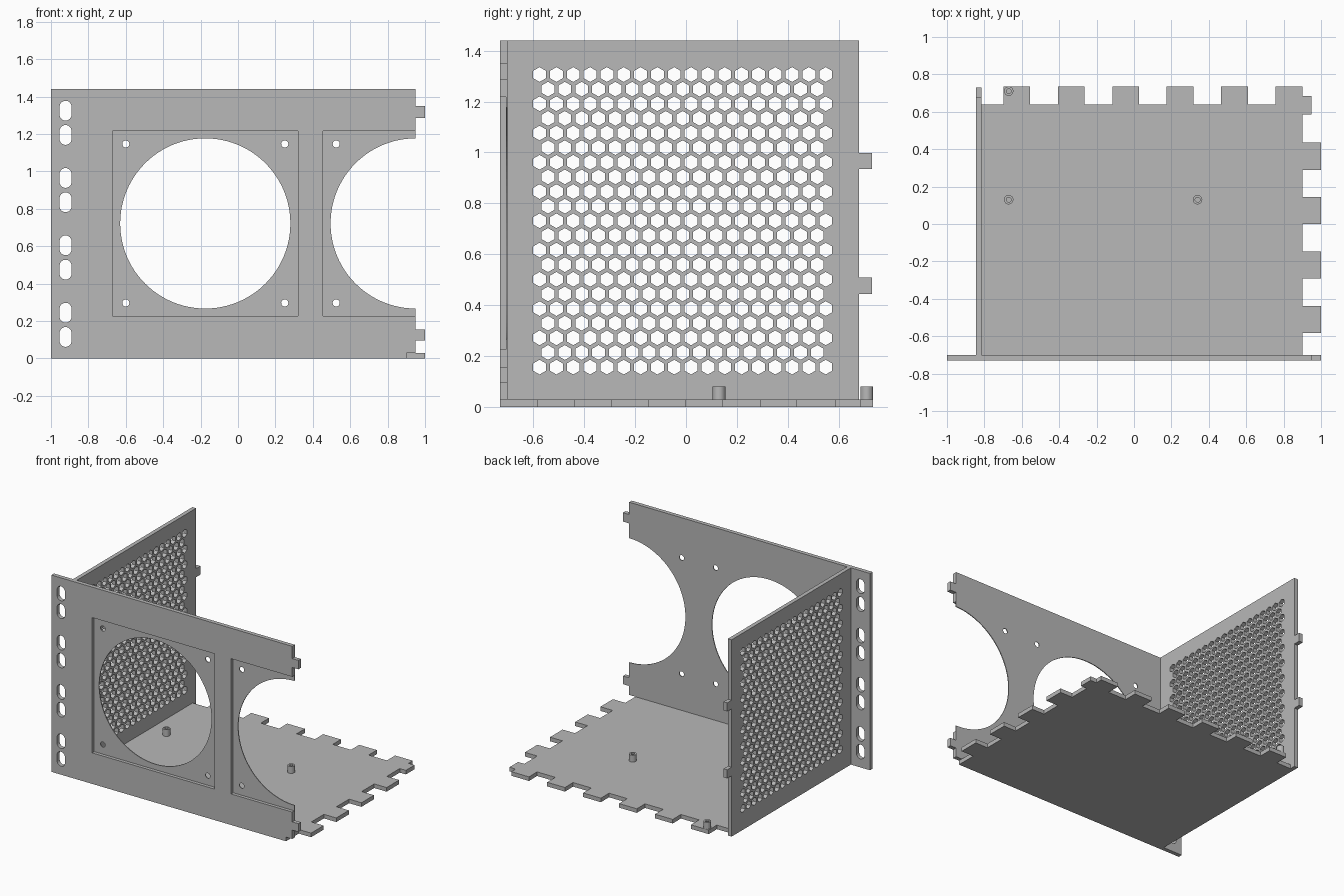
import bpy, bmesh
from math import cos, sin, pi, radians
from mathutils import Matrix

cube = bpy.data.objects.get("Cube")
if cube:
    bpy.data.objects.remove(cube, do_unlink=True)

grey = bpy.data.materials.new("plain grey")
grey.use_nodes = True
grey.diffuse_color = (0.48, 0.48, 0.48, 1)
grey.node_tree.nodes["Principled BSDF"].inputs["Base Color"].default_value = grey.diffuse_color

T = 0.03      # sheet thickness
H = 1.44      # panel height
FRONT = Matrix.Translation((0, -0.715, 0)) @ Matrix.Rotation(radians(90), 4, 'X')
SIDE = Matrix.Translation((-0.83, 0, 0)) @ Matrix(((0, 0, 1, 0), (1, 0, 0, 0), (0, 1, 0, 0), (0, 0, 0, 1)))
FLOOR = Matrix.Translation((0, 0, T / 2))


def link(name, mesh):
    ob = bpy.data.objects.new(name, mesh)
    bpy.context.collection.objects.link(ob)
    mesh.materials.clear()
    mesh.materials.append(grey)
    return ob


def arc(u, v, r, n, start=0.0, sweep=2 * pi):
    count = n if sweep == 2 * pi else n + 1
    return [(u + r * cos(start + sweep * i / n), v + r * sin(start + sweep * i / n)) for i in range(count)]


def slot(u, v, r, half):
    return arc(u, v + half - r, r, 12, 0, pi) + arc(u, v - half + r, r, 12, pi, pi)


def sheet(name, loops, thickness, matrix):
    """Flat sheet: first loop is the outline, the others are holes."""
    curve = bpy.data.curves.new(name, 'CURVE')
    curve.dimensions = '2D'
    curve.fill_mode = 'BOTH'
    curve.extrude = thickness / 2
    for loop in loops:
        spline = curve.splines.new('POLY')
        spline.points.add(len(loop) - 1)
        for point, (u, v) in zip(spline.points, loop):
            point.co = (u, v, 0, 1)
        spline.use_cyclic_u = True
    temp = bpy.data.objects.new(name + "_curve", curve)
    bpy.context.collection.objects.link(temp)
    bpy.context.view_layer.update()
    mesh = bpy.data.meshes.new_from_object(temp.evaluated_get(bpy.context.evaluated_depsgraph_get()))
    bpy.data.objects.remove(temp, do_unlink=True)
    bm = bmesh.new()
    bm.from_mesh(mesh)
    bmesh.ops.remove_doubles(bm, verts=bm.verts, dist=0.0001)
    bm.transform(matrix)
    bmesh.ops.recalc_face_normals(bm, faces=bm.faces)
    for face in bm.faces:
        face.smooth = False
        face.material_index = 0
    bm.to_mesh(mesh)
    bm.free()
    return link(name, mesh)


def cut_box(ob, x0, x1, y0, y1, z0, z1):
    """Subtract a box from an object."""
    mesh = bpy.data.meshes.new("cutter")
    bm = bmesh.new()
    bmesh.ops.create_cube(bm, size=1)
    bm.transform(Matrix.Translation(((x0 + x1) / 2, (y0 + y1) / 2, (z0 + z1) / 2))
                 @ Matrix.Diagonal((x1 - x0, y1 - y0, z1 - z0, 1)))
    bm.to_mesh(mesh)
    bm.free()
    cutter = link("cutter", mesh)
    cutter.hide_render = True
    mod = ob.modifiers.new("recess", 'BOOLEAN')
    mod.operation, mod.solver, mod.object = 'DIFFERENCE', 'EXACT', cutter
    bpy.context.view_layer.update()
    cut = bpy.data.meshes.new_from_object(ob.evaluated_get(bpy.context.evaluated_depsgraph_get()))
    ob.modifiers.clear()
    ob.data = cut
    bpy.data.objects.remove(cutter, do_unlink=True)


# Front panel: edge tabs, fan openings, screw holes and mounting slots
MID, R, EDGE = 0.722, 0.455, 0.95
fans = (-0.175, EDGE)
outline = [(-1, 0), (0.9, 0), (0.9, T), (EDGE, T), (EDGE, 0.095), (1, 0.095), (1, 0.155), (EDGE, 0.155)]
outline += arc(EDGE, MID, R, 48, -pi / 2, -pi)
outline += [(EDGE, 1.285), (1, 1.285), (1, 1.35), (EDGE, 1.35), (EDGE, H), (-1, H)]
holes = [arc(fans[0], MID, R, 96)]
for fan in fans:
    for du in (-0.425, 0.425):
        for dv in (-0.425, 0.425):
            if fan + du < EDGE:
                holes.append(arc(fan + du, MID + dv, 0.019, 20))
for i in range(4):
    for dv in (-0.065, 0.065):
        holes.append(slot(-0.922, 0.18 + 0.36 * i + dv, 0.032, 0.053))
front = sheet("front_panel", [outline] + holes, T, FRONT)
for fan in fans:
    cut_box(front, fan - 0.495, fan + 0.495, -0.8, -0.706, MID - 0.495, MID + 0.495)

# Side panel: two rear tabs and a hexagonal vent grid
outline = [(-0.70, 0), (0.68, 0)]
for z in (0.445, 0.935):
    outline += [(0.68, z), (0.73, z), (0.73, z + 0.063), (0.68, z + 0.063)]
outline += [(0.68, H), (-0.70, H)]
pitch = 0.0661
vents = []
for row in range(21):
    odd = row % 2
    for col in range(18 - odd):
        vents.append(arc(-0.575 + pitch * (col + odd / 2), 0.157 + 0.05745 * row, 0.029, 6, pi / 6))
sheet("vented_side_panel", [outline] + vents, T, SIDE)

# Floor with finger tabs on the open right and rear edges
outline = [(-0.815, -0.70), (0.9, -0.70)]
for i in range(4):
    y = -0.583 + 0.291 * i
    outline += [(0.9, y), (1, y), (1, y + 0.145), (0.9, y + 0.145)]
outline += [(0.9, 0.585), (EDGE, 0.585), (EDGE, 0.685), (0.9, 0.685), (0.9, 0.735)]
for i in range(6):
    x = 0.757 - 0.291 * i
    if i:
        outline += [(x + 0.143, 0.64), (x + 0.143, 0.735)]
    outline += [(x, 0.735), (x, 0.64)]
outline += [(-0.815, 0.64)]
sheet("floor_panel", [outline], T, FLOOR)

# Hollow board standoffs
for i, (x, y) in enumerate(((-0.67, 0.71), (-0.67, 0.13), (0.34, 0.13))):
    sheet(f"standoff_{i + 1}", [arc(x, y, 0.025, 32), arc(x, y, 0.013, 24)], 0.05,
          Matrix.Translation((0, 0, T + 0.025)))
